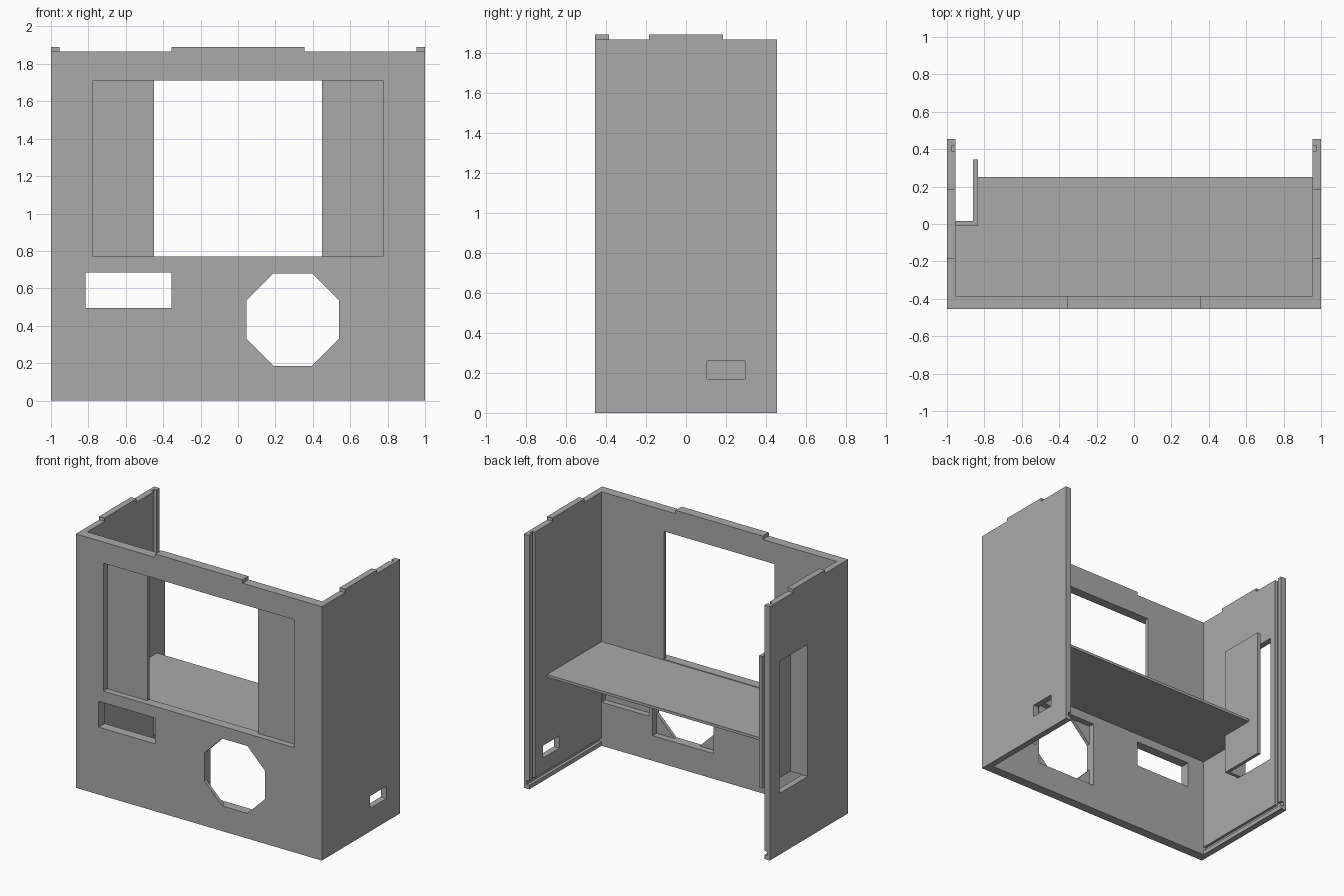
import bpy
import math

if "Cube" in bpy.data.objects:
    bpy.data.objects.remove(bpy.data.objects["Cube"], do_unlink=True)

grey = bpy.data.materials.new("plain_grey")
grey.use_nodes = True
colour = (0.4, 0.4, 0.4, 1)
grey.diffuse_color = colour
grey.node_tree.nodes["Principled BSDF"].inputs["Base Color"].default_value = colour


def prism(name, outline, low, high, axis="z"):
    """Extrude an outline: (x, y) along z, or (x, z) along y."""
    def place(p, h):
        return (p[0], p[1], h) if axis == "z" else (p[0], h, p[1])
    n = len(outline)
    verts = [place(p, h) for h in (low, high) for p in outline]
    faces = [list(range(n))[::-1], list(range(n, 2 * n))]
    faces += [[i, (i + 1) % n, (i + 1) % n + n, i + n] for i in range(n)]
    if axis == "y":
        faces = [f[::-1] for f in faces]
    mesh = bpy.data.meshes.new(name)
    mesh.from_pydata(verts, [], faces)
    mesh.materials.append(grey)
    obj = bpy.data.objects.new(name, mesh)
    bpy.context.collection.objects.link(obj)
    return obj


def box(name, x, y, z):
    return prism(name, [(x[0], y[0]), (x[1], y[0]), (x[1], y[1]), (x[0], y[1])], *z)


def combine(target, tool, operation="DIFFERENCE"):
    mod = target.modifiers.new("cut", "BOOLEAN")
    mod.operation = operation
    mod.solver = "EXACT"
    mod.object = tool
    bpy.context.view_layer.objects.active = target
    bpy.ops.object.modifier_apply(modifier=mod.name)
    bpy.data.objects.remove(tool, do_unlink=True)


W, IN = 1.0, 0.955              # outer and inner half width
F, FI, B = -0.455, -0.385, 0.455  # front, inner front, back
H, TOP = 1.865, 1.89
SKIN = -0.41                    # depth of the front recess

# U-shaped shell: front wall and two side walls
shell = prism("cabinet_shell", [(-W, F), (W, F), (W, B), (IN, B), (IN, FI),
                                (-IN, FI), (-IN, B), (-W, B)], 0, H)

# Locating tabs on the top edges
combine(shell, box("tab", (-0.355, 0.355), (F, FI), (H - 0.02, TOP)), "UNION")
for s in (-1, 1):
    x = sorted((s * IN, s * W))
    combine(shell, box("tab", x, (-0.185, 0.185), (H - 0.02, TOP)), "UNION")

# Grooves for the back panel and the floor panel
for s in (-1, 1):
    x = sorted((s * 0.9, s * 0.976))
    combine(shell, box("groove", x, (0.39, 0.42), (0.045, 2)))
    combine(shell, box("groove", x, (FI, 0.5), (0.03, 0.06)))

# Window: wide recess at the front, narrower opening through it
combine(shell, box("recess", (-0.775, 0.775), (-0.6, SKIN), (0.77, 1.71)))
combine(shell, box("opening", (-0.45, 0.45), (-0.6, -0.3), (0.77, 1.71)))

# Slot in the lower front
combine(shell, box("slot", (-0.815, -0.355), (-0.6, -0.3), (0.495, 0.685)))

# Octagonal hole with a square pocket behind it
r = 0.2475 / math.cos(math.pi / 8)
octagon = [(0.2925 + r * math.cos(math.pi / 8 + i * math.pi / 4),
            0.4325 + r * math.sin(math.pi / 8 + i * math.pi / 4)) for i in range(8)]
combine(shell, prism("octagon", octagon, -0.6, -0.3, "y"))
combine(shell, box("pocket", (0.045, 0.54), (-0.43, -0.3), (0.185, 0.68)))

# Shallow pocket inside the front wall
combine(shell, box("pocket", (0.57, 0.954), (-0.43, -0.3), (0.32, 0.68)))

# Small port in the left wall, tall opening in the right wall
combine(shell, box("port", (0.9, 1.1), (0.105, 0.295), (0.17, 0.26)))
combine(shell, box("side_opening", (-1.1, -0.9), (0.015, 0.34), (0.45, 1.42)))

# Shelf, notched around the side bracket
prism("shelf", [(-IN, FI), (IN, FI), (IN, 0.25), (-0.835, 0.25),
                (-0.835, -0.01), (-IN, -0.01)], 0.745, 0.765)

# L-shaped bracket behind the side opening
prism("side_bracket", [(-IN, -0.01), (-0.835, -0.01), (-0.835, 0.345),
                       (-0.86, 0.345), (-0.86, 0.015), (-IN, 0.015)], 0.45, 1.42)
